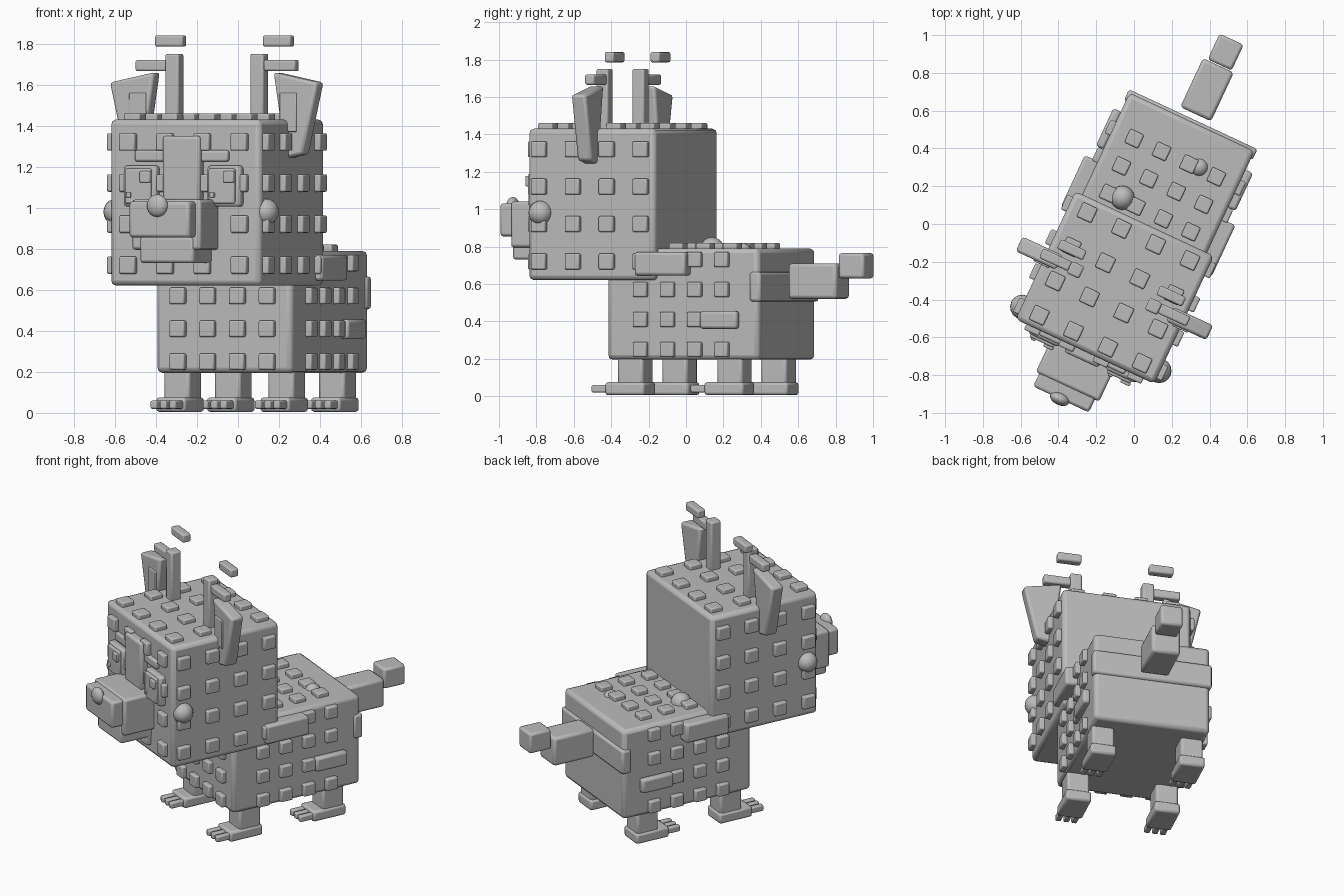
import bpy, bmesh
from math import radians
from mathutils import Matrix, Vector

cube = bpy.data.objects.get("Cube")
if cube:
    bpy.data.objects.remove(cube, do_unlink=True)

grey = bpy.data.materials.new("plain_grey")
grey.use_nodes = True
GREY = (0.5, 0.5, 0.5, 1)
grey.diffuse_color = GREY
grey.node_tree.nodes["Principled BSDF"].inputs["Base Color"].default_value = GREY

MID = 0.05                                  # symmetry plane of the animal
TURN = Matrix.Rotation(radians(-25), 4, 'Z')  # whole animal is turned
SIDES = (("right", -1), ("left", 1))


def finish(name, bm, bevel=0.0):
    """Turn a bmesh into a named, turned, bevelled object."""
    bmesh.ops.recalc_face_normals(bm, faces=bm.faces)
    mesh = bpy.data.meshes.new(name)
    bm.to_mesh(mesh)
    bm.free()
    mesh.materials.append(grey)
    ob = bpy.data.objects.new(name, mesh)
    bpy.context.collection.objects.link(ob)
    ob.matrix_world = TURN
    bpy.ops.object.select_all(action='DESELECT')
    ob.select_set(True)
    bpy.context.view_layer.objects.active = ob
    bpy.ops.object.shade_smooth_by_angle(angle=radians(35))
    if bevel:
        mod = ob.modifiers.new("bevel", 'BEVEL')
        mod.width, mod.segments = bevel, 2
    return ob


def add_box(bm, centre, size):
    m = Matrix.Translation(centre) @ Matrix.Diagonal((*size, 1))
    bmesh.ops.create_cube(bm, size=1, matrix=m)


def box(name, x, y, z, bevel=0.015):
    """One box from (low, high) pairs; x is measured from the symmetry plane."""
    bm = bmesh.new()
    pairs = ((x[0] + MID, x[1] + MID), y, z)
    add_box(bm, [(a + b) / 2 for a, b in pairs], [abs(b - a) for a, b in pairs])
    return finish(name, bm, bevel)


def pair(name, x, y, z, bevel=0.015):
    for side, s in SIDES:
        box(f"{side}_{name}", sorted((s * x[0], s * x[1])), y, z, bevel)


def ball(name, x, y, z, r, depth=1.0):
    bm = bmesh.new()
    m = Matrix.Translation((x, y, z)) @ Matrix.Diagonal((r, r * depth, r, 1))
    bmesh.ops.create_uvsphere(bm, u_segments=16, v_segments=10, radius=1, matrix=m)
    return finish(name, bm)


def studs(name, centre, half, pitch, size, out=0.03):
    """Four by four studs on the front, both sides and the top of a block."""
    steps = [(i - 1.5) * pitch for i in range(4)]
    bm = bmesh.new()
    for axis, sign in ((0, -1), (0, 1), (1, -1), (2, 1)):
        for a in steps:
            for b in steps:
                p = [a, b]
                p.insert(axis, sign * half[axis])
                dims = [size] * 3
                dims[axis] = out * 2
                add_box(bm, Vector(centre) + Vector(p), dims)
    finish(name, bm, 0.008)


# Trunk and head blocks with their studs
box("body", (-.365, .365), (-.275, .62), (.195, .79), .025)
box("rump_band", (-.375, .375), (.57, .635), (.505, .665))
studs("body_studs", (MID, .17, .49), (.365, .445, .3), .16, .08)
box("head", (-.405, .405), (-.722, .026), (.62, 1.43), .025)
studs("head_studs", (MID, -.35, 1.02), (.405, .372, .41), .2, .085)

# Shoulder and thigh plates
pair("shoulder_plate", (.35, .44), (-.08, .22), (.645, .77))
pair("thigh_plate", (.36, .408), (.29, .51), (.36, .455))

# Legs, feet and toes
for end, y in (("front", -.145), ("back", .44)):
    pair(f"{end}_leg", (.21, .35), (y - .075, y + .075), (.05, .22))
    pair(f"{end}_foot", (.2, .36), (y - .145, y + .085), (.005, .075))
    for side, s in SIDES:
        bm = bmesh.new()
        for i in (-1, 0, 1):
            add_box(bm, (MID + s * .28 + i * .05, y - .175, .04), (.036, .11, .04))
        finish(f"{side}_{end}_toes", bm, .008)

# Tail
box("tail_base", (-.09, .09), (.665, .95), (.52, .71), .018)
box("tail_tip", (-.065, .075), (.955, 1.105), (.63, .765))

# Muzzle
box("muzzle", (-.19, .18), (-.93, -.7), (.795, 1.04))
box("muzzle_front", (-.17, .155), (-1.005, -.9), (.855, 1.03))
box("jaw", (-.145, .145), (-.935, -.7), (.73, .86))
ball("nose", .035, -1.005, 1.01, .055, .6)

# Forehead plank and brow
box("forehead_plank", (-.1, .1), (-.77, -.7), (1.03, 1.35))
box("brow", (-.26, .24), (-.745, -.7), (1.225, 1.28), .01)

# Eyes, with highlights on the same side of both
for side, s in SIDES:
    e = s * .225
    box(f"{side}_eye", (e - .09, e + .09), (-.76, -.7), (1.005, 1.205))
    box(f"{side}_pupil", (e - .075, e + .065), (-.775, -.75), (1.02, 1.19), .008)
    box(f"{side}_highlight", (e + .012, e + .067), (-.79, -.77), (1.122, 1.178), .006)
    box(f"{side}_small_highlight", (e - .064, e - .038), (-.785, -.77), (1.05, 1.075), .004)
    ball(f"{side}_cheek", MID + s * .4, -.648, .98, .065)

# Ears: tapered leaning slabs with a thin inner panel
for side, s in SIDES:
    bm = bmesh.new()
    outline = ((.32, 1.66), (.56, 1.61), (.48, 1.26), (.385, 1.24))
    face = bm.faces.new([bm.verts.new((MID + s * x, -.395, z)) for x, z in outline])
    new = bmesh.ops.extrude_face_region(bm, geom=[face])["geom"]
    bmesh.ops.translate(bm, vec=(0, .085, 0),
                        verts=[g for g in new if isinstance(g, bmesh.types.BMVert)])
    finish(f"{side}_ear", bm, .015)
pair("inner_ear", (.36, .45), (-.403, -.38), (1.37, 1.56), .005)

# Antlers
pair("antler_stem", (.192, .264), (-.386, -.316), (1.4, 1.75), .01)
pair("antler_branch", (.26, .43), (-.375, -.32), (1.665, 1.72), .01)
pair("antler_tip", (.215, .365), (-.29, -.235), (1.785, 1.84), .01)

# Round bumps on the back
ball("large_back_bump", -.114, .1, .785, .065)
ball("small_back_bump", .186, .418, .77, .05)
